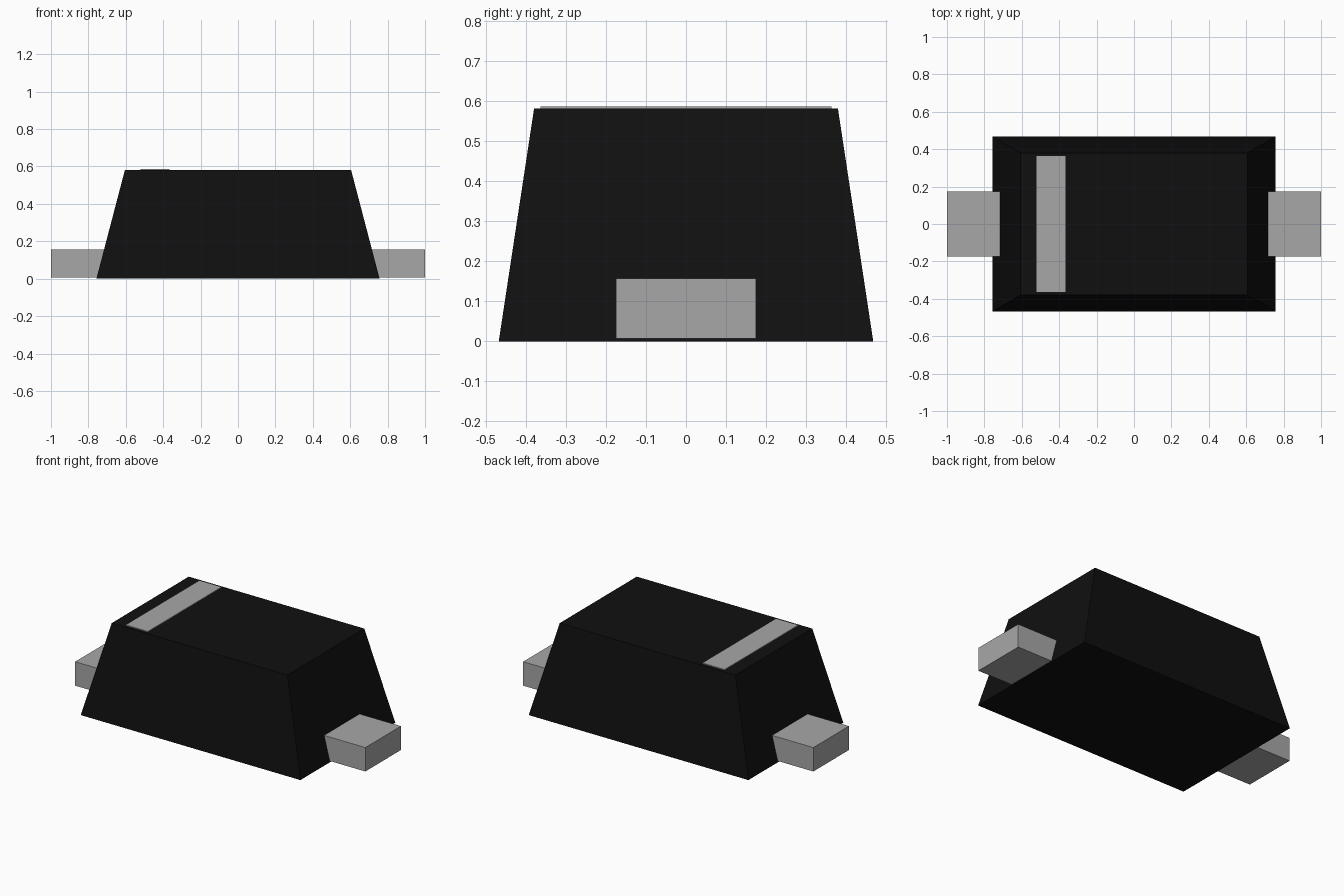
import bpy
import bmesh

cube = bpy.data.objects.get("Cube")
if cube:
    bpy.data.objects.remove(cube, do_unlink=True)


def material(name, color):
    mat = bpy.data.materials.new(name)
    mat.use_nodes = True
    mat.diffuse_color = color
    bsdf = next(n for n in mat.node_tree.nodes if n.type == 'BSDF_PRINCIPLED')
    bsdf.inputs["Base Color"].default_value = color
    bsdf.inputs["Roughness"].default_value = 0.6
    return mat


def block(name, low, high, mat, top_scale=(1, 1)):
    """Box between two corners, with an optional taper towards the top."""
    size = [b - a for a, b in zip(low, high)]
    bm = bmesh.new()
    bmesh.ops.create_cube(bm, size=1)
    for v in bm.verts:
        if v.co.z > 0:
            v.co.x *= top_scale[0]
            v.co.y *= top_scale[1]
        v.co = [c * s for c, s in zip(v.co, size)]
    mesh = bpy.data.meshes.new(name)
    bm.to_mesh(mesh)
    bm.free()
    mesh.materials.append(mat)
    obj = bpy.data.objects.new(name, mesh)
    obj.location = [(a + b) / 2 for a, b in zip(low, high)]
    bpy.context.collection.objects.link(obj)
    return obj


black = material("black_plastic", (0.005, 0.005, 0.005, 1))
grey = material("light_grey_metal", (0.39, 0.39, 0.39, 1))

# Tapered housing
block("housing", (-0.757, -0.467, 0), (0.757, 0.467, 0.58), black,
      top_scale=(0.605 / 0.757, 0.379 / 0.467))

# Metal leads, one at each end, running a little way into the housing
for name, x0, x1 in (("right_lead", -1, -0.66), ("left_lead", 0.66, 1)):
    block(name, (x0, -0.175, 0.007), (x1, 0.175, 0.156), grey)

# Thin polarity band on the top face
block("polarity_band", (-0.52, -0.363, 0.577), (-0.367, 0.363, 0.586), grey)
